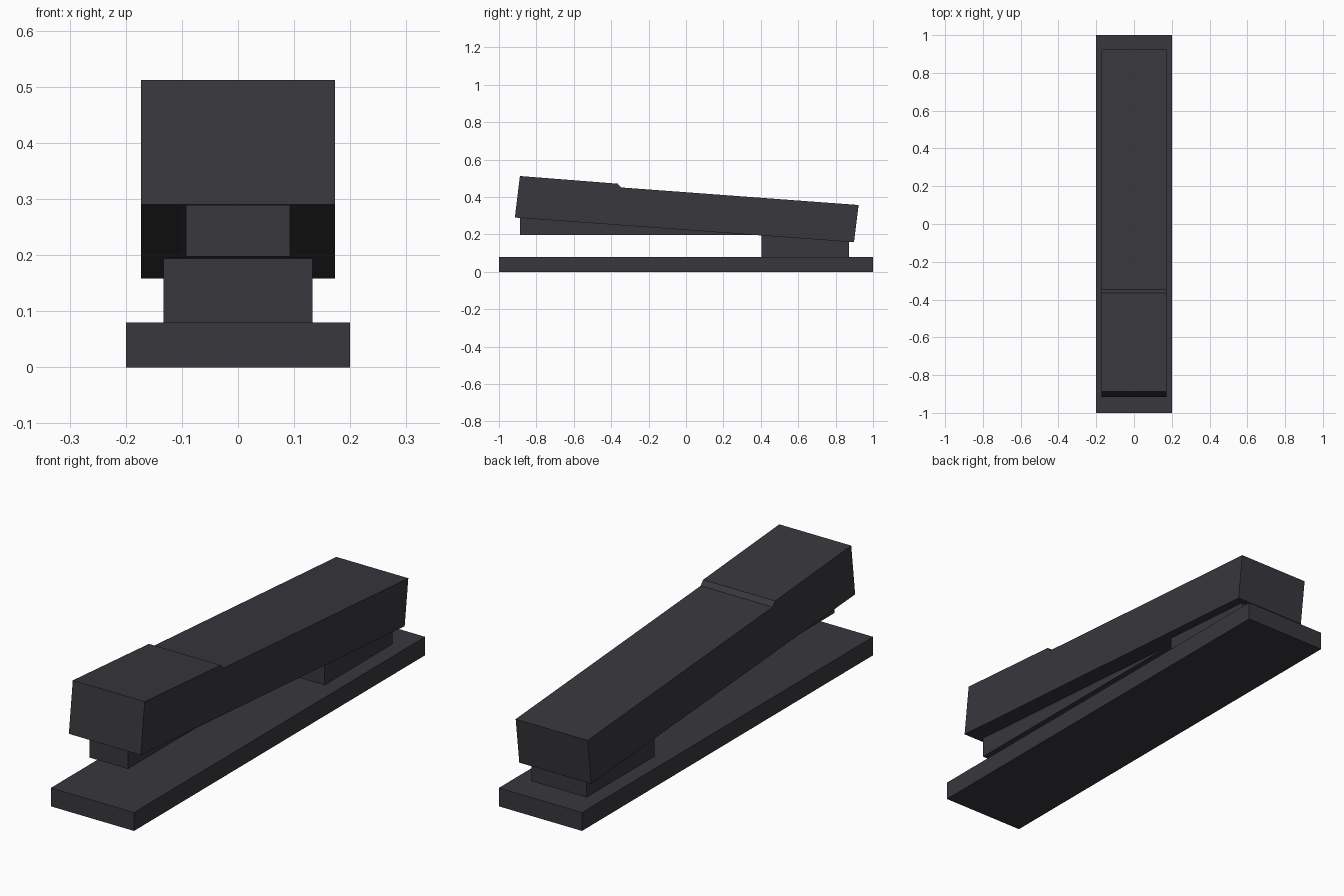
import bpy
import bmesh

if "Cube" in bpy.data.objects:
    bpy.data.objects.remove(bpy.data.objects["Cube"], do_unlink=True)

# One dark plastic for the whole stapler
COLOUR = (0.04, 0.039, 0.047, 1.0)
plastic = bpy.data.materials.new("charcoal plastic")
plastic.use_nodes = True
plastic.diffuse_color = COLOUR
bsdf = next(n for n in plastic.node_tree.nodes if n.type == "BSDF_PRINCIPLED")
bsdf.inputs["Base Color"].default_value = COLOUR


def side_extrusion(name, profile, half_width):
    """Extrude a (y, z) side profile symmetrically across x."""
    bm = bmesh.new()
    face = bm.faces.new([bm.verts.new((-half_width, y, z)) for y, z in profile])
    swept = bmesh.ops.extrude_face_region(bm, geom=[face])["geom"]
    moved = [v for v in swept if isinstance(v, bmesh.types.BMVert)]
    bmesh.ops.translate(bm, verts=moved, vec=(2 * half_width, 0, 0))
    bmesh.ops.recalc_face_normals(bm, faces=bm.faces)
    mesh = bpy.data.meshes.new(name)
    bm.to_mesh(mesh)
    bm.free()
    mesh.materials.append(plastic)
    obj = bpy.data.objects.new(name, mesh)
    bpy.context.collection.objects.link(obj)
    return obj


def arm_underside(y):
    """Height of the sloping underside of the arm."""
    return 0.29 - 0.0727 * (y + 0.915)


# Flat base plate
side_extrusion("base_plate", [(-1, 0), (1, 0), (1, 0.08), (-1, 0.08)], 0.2)

# Sloping upper arm with a small step in its top
side_extrusion("upper_arm", [
    (-0.915, arm_underside(-0.915)), (0.898, arm_underside(0.898)),
    (0.923, 0.357), (-0.348, 0.451), (-0.365, 0.471), (-0.888, 0.512),
], 0.173)

# Rear hinge block, reaching the underside of the arm
side_extrusion("hinge_block", [
    (0.405, 0.08), (0.872, 0.08),
    (0.872, arm_underside(0.872)), (0.405, arm_underside(0.405)),
], 0.133)

# Wedge-shaped staple magazine under the arm
side_extrusion("staple_magazine", [
    (-0.888, 0.198), (0.35, 0.198), (-0.888, arm_underside(-0.888)),
], 0.093)
